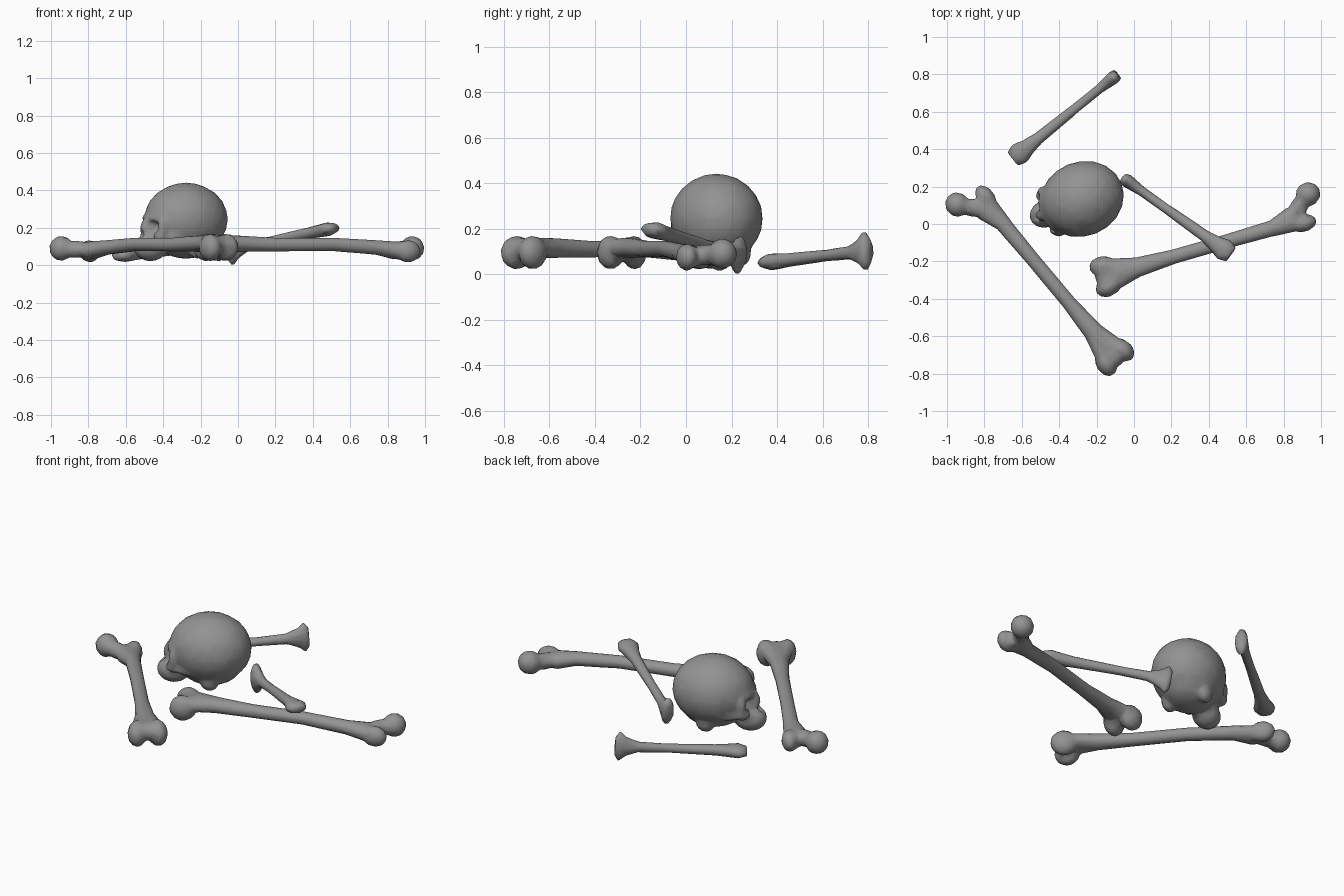
import bpy, bmesh
from math import sin, cos, pi, radians
from mathutils import Matrix, Vector

if "Cube" in bpy.data.objects:
    bpy.data.objects.remove(bpy.data.objects["Cube"])

grey = bpy.data.materials.new("dark_grey")
grey.diffuse_color = (0.29, 0.29, 0.29, 1)
grey.use_nodes = True
grey.node_tree.nodes["Principled BSDF"].inputs["Base Color"].default_value = grey.diffuse_color


def ball(bm, c, r, yaw=0):
    m = (Matrix.Translation(c) @ Matrix.Rotation(radians(yaw), 4, 'Z')
         @ Matrix.Diagonal((*r, 1)))
    bmesh.ops.create_icosphere(bm, subdivisions=3, radius=1, matrix=m)


def loft(bm, stations, n=14):
    # elliptical rings along X: (x, y, z, half width, half height)
    rings = [[bm.verts.new((x, y + w * cos(2 * pi * i / n), z + h * sin(2 * pi * i / n)))
              for i in range(n)] for x, y, z, w, h in stations]
    for a, b in zip(rings, rings[1:]):
        for i in range(n):
            j = (i + 1) % n
            bm.faces.new((a[i], a[j], b[j], b[i]))
    bm.faces.new(rings[0])
    bm.faces.new(rings[-1])
    bmesh.ops.recalc_face_normals(bm, faces=bm.faces)


def make_object(name, bm):
    me = bpy.data.meshes.new(name)
    bm.to_mesh(me)
    bm.free()
    ob = bpy.data.objects.new(name, me)
    bpy.context.collection.objects.link(ob)
    return ob


def fuse(ob, cutter=None, ratio=0.05, smooth=6):
    # merge the overlapping masses into one bone surface
    m = ob.modifiers.new("fuse", 'REMESH')
    m.mode = 'VOXEL'
    m.voxel_size = 0.009
    if cutter:
        m = ob.modifiers.new("sockets", 'BOOLEAN')
        m.operation = 'DIFFERENCE'
        m.object = cutter
    m = ob.modifiers.new("soften", 'SMOOTH')
    m.factor = 0.5
    m.iterations = smooth
    m = ob.modifiers.new("simplify", 'DECIMATE')
    m.ratio = ratio
    bpy.context.view_layer.update()
    dg = bpy.context.evaluated_depsgraph_get()
    me = bpy.data.meshes.new_from_object(ob.evaluated_get(dg))
    ob.modifiers.clear()
    ob.data = me
    me.materials.clear()
    me.materials.append(grey)
    for p in me.polygons:
        p.use_smooth = True
        p.material_index = 0
    if cutter:
        bpy.data.objects.remove(cutter)


# Thigh bones
def thigh_bone(name, x, y, yaw):
    bm = bmesh.new()
    loft(bm, [(-0.60, 0, 0.10, 0.06, 0.045), (-0.52, 0, 0.115, 0.085, 0.047),
              (-0.40, 0, 0.115, 0.054, 0.044), (-0.2, 0, 0.11, 0.04, 0.038),
              (0.1, 0, 0.112, 0.039, 0.037), (0.35, 0, 0.095, 0.044, 0.04),
              (0.45, 0.015, 0.08, 0.068, 0.049), (0.54, 0.0, 0.075, 0.05, 0.045)])
    for s in (-1, 1):
        ball(bm, (-0.575, 0.055 * s, 0.095), (0.075, 0.054, 0.074), -12 * s)
    ball(bm, (-0.57, 0, 0.11), (0.062, 0.06, 0.05))
    ball(bm, (0.52, 0.07, 0.085), (0.095, 0.047, 0.046), 42)
    ball(bm, (0.585, 0.122, 0.09), (0.066, 0.064, 0.066))
    ball(bm, (0.52, -0.022, 0.075), (0.07, 0.045, 0.06))
    ob = make_object(name, bm)
    fuse(ob)
    ob.location = (x, y, 0)
    ob.rotation_euler.z = radians(yaw)


thigh_bone("left_thigh_bone", -0.476, -0.267, 129.9)
thigh_bone("right_thigh_bone", 0.402, -0.12, 16.1)


# Slim bones
def slim_bone(name, start, end):
    start, end = Vector(start), Vector(end)
    d = end - start
    bm = bmesh.new()
    prof = [(-0.03, .045, .025), (.04, .062, .037), (.11, .046, .035), (.22, .033, .031),
            (.6, .026, .026), (.83, .026, .03), (.93, .033, .058),
            (.98, .037, .09), (1.015, .03, .055)]
    loft(bm, [(t * d.length, 0, 0, w, h) for t, w, h in prof])
    ob = make_object(name, bm)
    fuse(ob, smooth=3)
    ob.location = start
    ob.rotation_euler = d.to_track_quat('X', 'Z').to_euler()


slim_bone("back_slim_bone", (-0.633, 0.36, 0.052), (-0.095, 0.795, 0.103))
slim_bone("leaning_slim_bone", (0.502, -0.152, 0.197), (-0.05, 0.24, 0.082))

# Skull, face along +X before turning
bm = bmesh.new()
ball(bm, (0.03, 0, 0.245), (0.228, 0.2, 0.197))
ball(bm, (0.03, 0, 0.14), (0.17, 0.145, 0.105))
ball(bm, (0.195, 0, 0.25), (0.07, 0.128, 0.05))
ball(bm, (0.235, 0, 0.095), (0.093, 0.075, 0.074))
ball(bm, (0.245, 0, 0.19), (0.048, 0.036, 0.075))
ball(bm, (0.17, 0, 0.19), (0.075, 0.11, 0.08))
for s in (-1, 1):
    ball(bm, (0.21, 0.095 * s, 0.155), (0.045, 0.042, 0.036))
    ball(bm, (0.12, 0.13 * s, 0.15), (0.11, 0.028, 0.028), -12 * s)
    ball(bm, (0.21, 0.118 * s, 0.205), (0.028, 0.024, 0.06))
    ball(bm, (0.01, 0.11 * s, 0.095), (0.055, 0.04, 0.06))
skull = make_object("skull", bm)

# Eye sockets and nose opening
bm = bmesh.new()
for s in (-1, 1):
    ball(bm, (0.26, 0.07 * s, 0.203), (0.062, 0.042, 0.038))
ball(bm, (0.31, 0, 0.165), (0.045, 0.024, 0.032))
cutter = make_object("socket_cutter", bm)
cutter.hide_render = True
fuse(skull, cutter, 0.07, 7)
skull.location = (-0.25, 0.145, 0)
skull.rotation_euler.z = radians(202)
